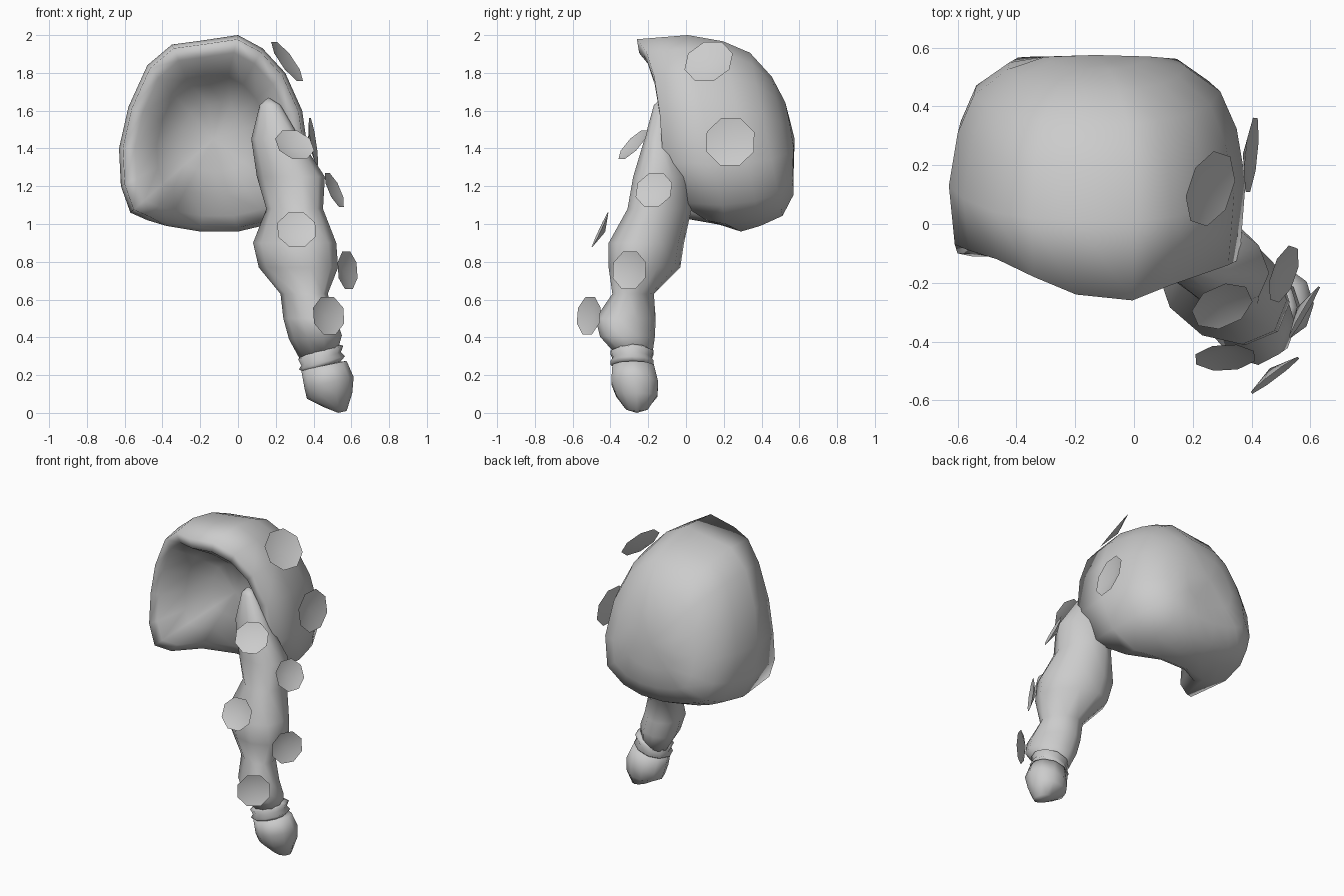
import bpy, bmesh, math
from mathutils import Vector

if "Cube" in bpy.data.objects:
    bpy.data.objects.remove(bpy.data.objects["Cube"])


def make(name, verts, faces):
    me = bpy.data.meshes.new(name)
    me.from_pydata(verts, [], faces)
    for p in me.polygons:
        p.use_smooth = True
    ob = bpy.data.objects.new(name, me)
    bpy.context.collection.objects.link(ob)
    return ob


def loft(name, rings, first=None, last=None):
    """Skin equal-length rings, closing ends with optional pole points."""
    n = len(rings[0])
    verts = [v for r in rings for v in r]
    faces = []
    for i in range(len(rings) - 1):
        for j in range(n):
            k = (j + 1) % n
            faces.append((i*n + j, i*n + k, (i+1)*n + k, (i+1)*n + j))
    for pole, base, flip in ((first, 0, True), (last, (len(rings)-1)*n, False)):
        if pole:
            verts.append(pole)
            c = len(verts) - 1
            for j in range(n):
                a, b = base + j, base + (j+1) % n
                faces.append((b, a, c) if flip else (a, b, c))
    ob = make(name, verts, faces)
    bm = bmesh.new()
    bm.from_mesh(ob.data)
    bmesh.ops.recalc_face_normals(bm, faces=bm.faces)
    bm.to_mesh(ob.data)
    bm.free()
    return ob


# Hair cap with a shallow face hollow: front outline (x, z) and front rim depth
outline = [(0, 2.0, -.27), (-.2, 1.97, -.25), (-.35, 1.95, -.19), (-.48, 1.84, -.13),
           (-.58, 1.62, -.1), (-.63, 1.4, -.08), (-.62, 1.2, -.11), (-.57, 1.06, -.12),
           (-.48, 1.02, -.06), (-.38, .99, .13), (-.2, .96, .24), (0, .96, .24),
           (.17, 1.0, .1), (.33, 1.1, -.05), (.38, 1.32, -.13), (.34, 1.6, -.15),
           (.25, 1.8, -.18), (.13, 1.93, -.22)]
cx, cz = -.13, 1.45


def cap_ring(s, depth):
    return [(cx + (x-cx)*s, depth(z, ry), cz + (z-cz)*s) for x, z, ry in outline]


rings = [cap_ring(.35, lambda z, r: .15),
         cap_ring(.6, lambda z, r: r*.4 + .08),
         cap_ring(.83, lambda z, r: r*.92),
         cap_ring(.96, lambda z, r: r + .01)]
for s, y in ((1, .12), (.94, .3), (.83, .43), (.6, .52), (.35, .565)):
    rings.append(cap_ring(s, lambda z, r, s=s, y=y:
                          min(.57, max(y + .2*(cz-z)*s, r + .05))))
loft("hair_cap", rings, (cx, .16, cz), (cx, .575, cz))


def tube(name, secs, first, last, sides=10, skew=0):
    out = []
    for x, y, z, rx, ry, tilt in secs:
        ring = []
        for i in range(sides):
            a = 2*math.pi*i/sides
            ring.append((x + rx*math.cos(a), y + ry*math.sin(a - skew), z + tilt*math.cos(a)))
        out.append(ring)
    return loft(name, out, first, last)


# Braid hanging from the right side, sections slanted towards the front right
tube("braid", [(.17, -.12, 1.63, .055, .05, 0), (.2, -.13, 1.45, .13, .09, 0),
               (.28, -.13, 1.25, .18, .15, 0), (.3, -.14, 1.08, .15, .17, 0),
               (.3, -.21, .9, .22, .2, 0), (.32, -.22, .77, .21, .19, 0),
               (.35, -.28, .63, .125, .11, 0), (.38, -.32, .5, .14, .16, 0),
               (.41, -.31, .4, .14, .145, .01), (.43, -.28, .31, .1, .1, .03)],
     (.16, -.12, 1.67), (.44, -.28, .28), skew=.25)

# Hair tie with two ridges
tube("hair_tie", [(.435, -.285, .335, .09, .09, .03), (.437, -.285, .32, .12, .12, .035),
                  (.44, -.285, .287, .105, .105, .035), (.445, -.285, .265, .122, .12, .035),
                  (.45, -.285, .24, .09, .09, .03)],
     (.435, -.285, .33), (.45, -.285, .24))

# Tuft below the tie
tube("braid_tip", [(.455, -.28, .25, .12, .115, .025), (.482, -.272, .16, .13, .13, .03),
                   (.485, -.26, .09, .12, .115, .015), (.515, -.26, .02, .06, .06, -.01)],
     (.455, -.28, .26), (.53, -.26, 0))

# Shallow octagonal ornaments: centre, normal, radius
discs = [((.26, .12, 1.86), (.775, -.26, .57), .135), ((.4, .235, 1.435), (.97, -.1, .15), .137),
         ((.3, -.28, 1.42), (.3, -.68, .65), .109), ((.51, -.17, 1.18), (.86, -.3, .4), .105),
         ((.31, -.455, .97), (.05, -.9, .42), .108), ((.58, -.3, .755), (.86, -.5, .08), .108),
         ((.48, -.515, .515), (.6, -.8, .1), .108)]
for i, (c, nrm, r) in enumerate(discs):
    n = Vector(nrm).normalized()
    u = Vector((0, 0, 1)).cross(n).normalized()
    w = n.cross(u)
    pts = []
    for k in range(8):
        a = math.pi*(k + .5)/4
        pts.append(tuple(Vector(c) + r*(u*math.cos(a) + w*math.sin(a))))
    pts.append(tuple(Vector(c) - n*.03))
    make("ornament_%d" % (i + 1), pts, [(k, (k + 1) % 8, 8) for k in range(8)])
